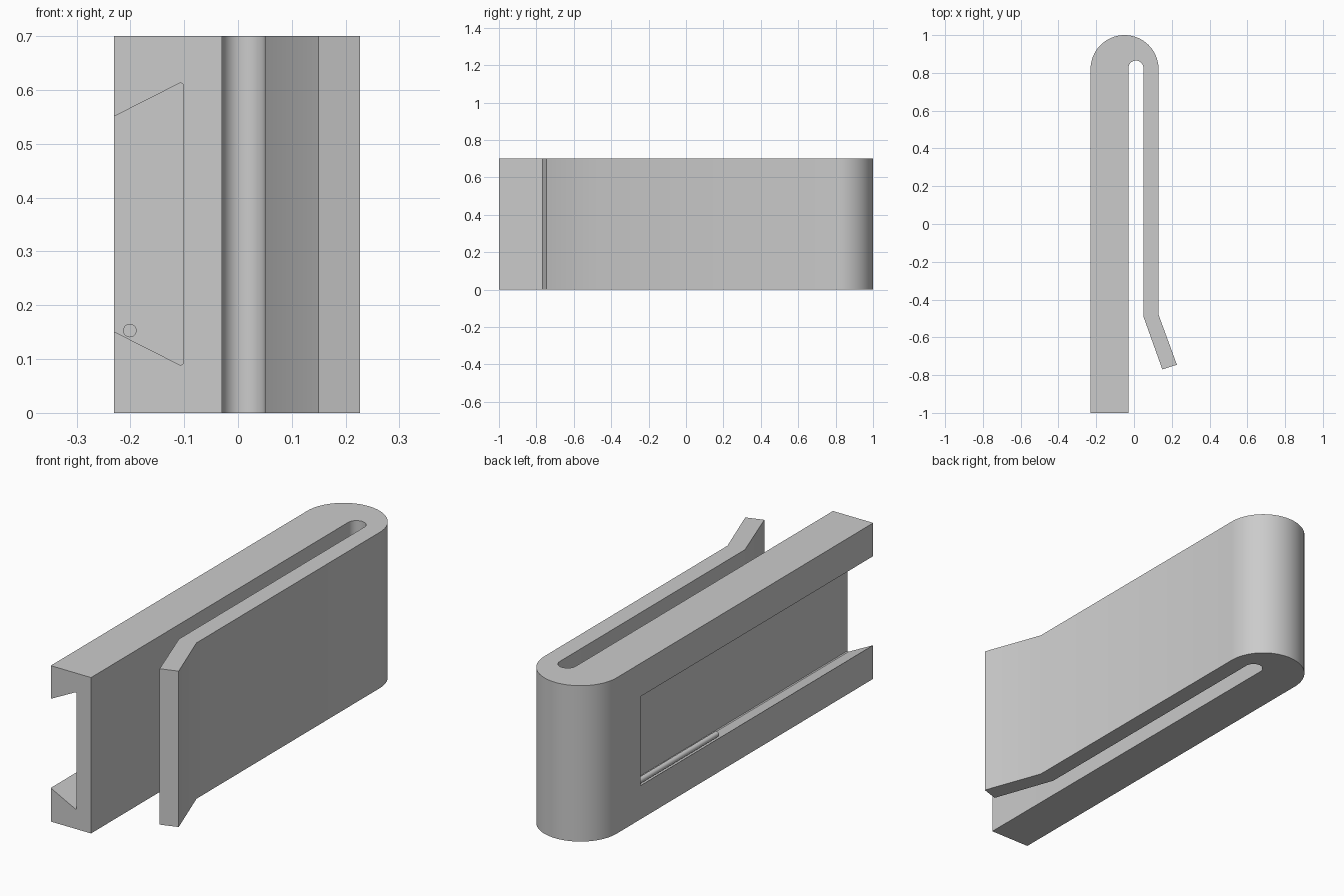
import bpy, bmesh, math
from mathutils import Vector

cube = bpy.data.objects.get("Cube")
if cube:
    bpy.data.objects.remove(cube, do_unlink=True)

HEIGHT = 0.70

grey = bpy.data.materials.new("plain grey")
grey.use_nodes = True
colour = (0.6, 0.6, 0.6, 1)
grey.diffuse_color = colour
grey.node_tree.nodes["Principled BSDF"].inputs["Base Color"].default_value = colour


def arc(cx, cy, r, start, end, steps):
    """Points along an arc, angles in degrees."""
    angles = [math.radians(start + (end - start) * i / steps) for i in range(steps + 1)]
    return [(cx + r * math.cos(a), cy + r * math.sin(a)) for a in angles]


def prism(name, points, sweep):
    """Closed 3D outline swept along a vector into a solid."""
    bm = bmesh.new()
    face = bm.faces.new([bm.verts.new(p) for p in points])
    swept = bmesh.ops.extrude_face_region(bm, geom=[face], use_keep_orig=True)
    verts = [g for g in swept["geom"] if isinstance(g, bmesh.types.BMVert)]
    bmesh.ops.translate(bm, vec=Vector(sweep), verts=verts)
    bmesh.ops.recalc_face_normals(bm, faces=bm.faces)
    mesh = bpy.data.meshes.new(name)
    bm.to_mesh(mesh)
    bm.free()
    mesh.materials.append(grey)
    obj = bpy.data.objects.new(name, mesh)
    bpy.context.collection.objects.link(obj)
    return obj


def select(obj):
    bpy.ops.object.select_all(action="DESELECT")
    obj.select_set(True)
    bpy.context.view_layer.objects.active = obj


# Folded clip: thick rail, rounded bend, thin arm with a flared tip
outline = [(-0.23, -1), (-0.03, -1)]
outline += arc(0.01, 0.825, 0.04, 180, 0, 16)
outline += [(0.05, -0.49), (0.15, -0.77), (0.227, -0.745), (0.13, -0.48)]
outline += arc(-0.05, 0.82, 0.18, 0, 180, 40)
clip = prism("clip_body", [(x, y, 0) for x, y in outline], (0, 0, HEIGHT))

# Dovetail channel, open at the front and along the outer side
MOUTH, DEEP, SLOPE, MID, HALF = -0.23, -0.102, 0.507, 0.351, 0.2
OUT, SOFT = -0.26, 0.005
lower = [(OUT, HALF + SLOPE * (OUT - MOUTH)),
         (DEEP - SOFT, HALF + SLOPE * (DEEP - SOFT - MOUTH)),
         (DEEP, HALF + SLOPE * (DEEP - MOUTH) - SOFT)]
channel = [(x, MID - h) for x, h in lower] + [(x, MID + h) for x, h in reversed(lower)]
cutter = prism("channel_cutter", [(x, -1.1, z) for x, z in channel], (0, 1.75, 0))
cutter.hide_render = True

cut = clip.modifiers.new("channel", "BOOLEAN")
cut.operation = "DIFFERENCE"
cut.solver = "EXACT"
cut.object = cutter
select(clip)
bpy.ops.object.modifier_apply(modifier=cut.name)
bpy.data.objects.remove(cutter, do_unlink=True)

# Round retaining rod lying on the lower channel wall
circle = arc(-0.201, 0.153, 0.0125, 0, 345, 23)
rod = prism("retaining_rod", [(x, 0.07, z) for x, z in circle], (0, 0.58, 0))

for part in (clip, rod):
    select(part)
    bpy.ops.object.shade_smooth_by_angle(angle=math.radians(30))
